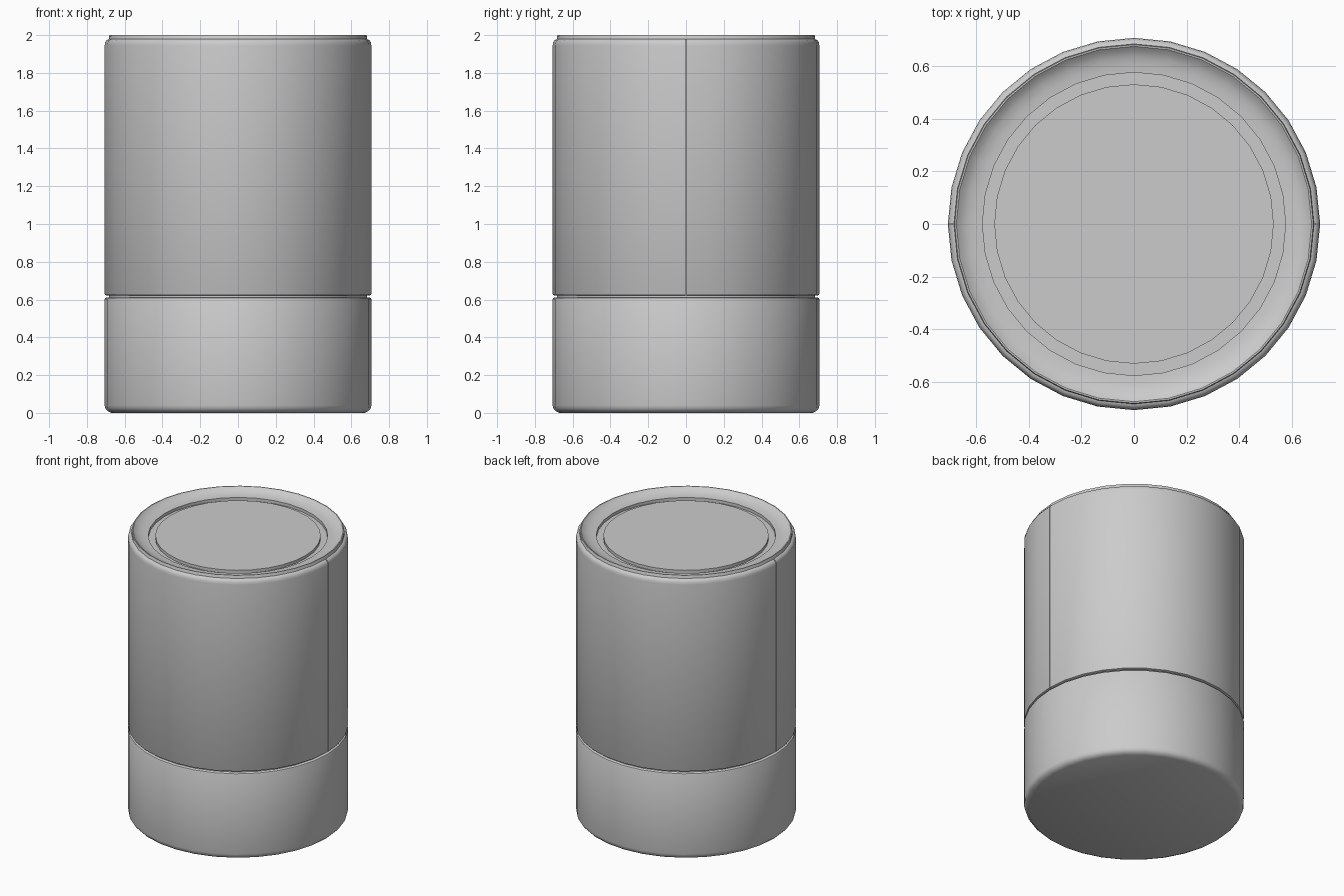
import bpy, bmesh, math

if "Cube" in bpy.data.objects:
    bpy.data.objects.remove(bpy.data.objects["Cube"])

SEG = 32


def revolve(name, profile, a0=0.0, a1=2 * math.pi, steps=SEG, closed=False):
    """Turn an (r, z) profile about z; partial turns of closed profiles get end caps."""
    full = abs(a1 - a0 - 2 * math.pi) < 1e-6
    bm = bmesh.new()
    rings = []
    for i in range(steps if full else steps + 1):
        a = a0 + (a1 - a0) * i / steps
        rings.append([bm.verts.new((r * math.cos(a), r * math.sin(a), z)) for r, z in profile])
    n = len(profile)
    for i in range(steps):
        p, q = rings[i], rings[(i + 1) % len(rings)]
        for j in range(n if closed else n - 1):
            k = (j + 1) % n
            bm.faces.new((p[j], q[j], q[k], p[k]))
    if not full:
        bm.faces.new(rings[0])
        bm.faces.new(rings[-1])
    bmesh.ops.remove_doubles(bm, verts=bm.verts, dist=1e-5)
    bmesh.ops.recalc_face_normals(bm, faces=bm.faces)
    me = bpy.data.meshes.new(name)
    bm.to_mesh(me)
    bm.free()
    ob = bpy.data.objects.new(name, me)
    bpy.context.collection.objects.link(ob)
    bpy.ops.object.select_all(action='DESELECT')
    ob.select_set(True)
    bpy.context.view_layer.objects.active = ob
    bpy.ops.object.shade_smooth_by_angle(angle=math.radians(35))
    return ob


# Lower cup with rounded foot
revolve("base", [(0, 0), (0.67, 0), (0.69, 0.009), (0.702, 0.022), (0.706, 0.04),
                 (0.706, 0.602), (0.703, 0.608), (0.697, 0.611), (0, 0.611)])

# Inner core, rim, dished lid and ring groove around the central disc
revolve("core_and_lid", [(0, 0.605), (0.683, 0.605), (0.683, 1.995), (0.68, 2.0), (0.674, 2.0),
                         (0.658, 1.986), (0.635, 1.975), (0.605, 1.968), (0.575, 1.966),
                         (0.575, 1.945), (0.53, 1.945), (0.53, 1.966), (0, 1.966)])

# Outer sleeve in two halves, with a thin seam on the left and right
sleeve = [(0.675, 0.622), (0.697, 0.622), (0.703, 0.625), (0.706, 0.631), (0.706, 1.945),
          (0.703, 1.962), (0.695, 1.974), (0.684, 1.979), (0.675, 1.979)]
gap = 0.004
for side, start in (("back", 0), ("front", math.pi)):
    revolve(side + "_sleeve", sleeve, start + gap, start + math.pi - gap, SEG // 2, closed=True)
